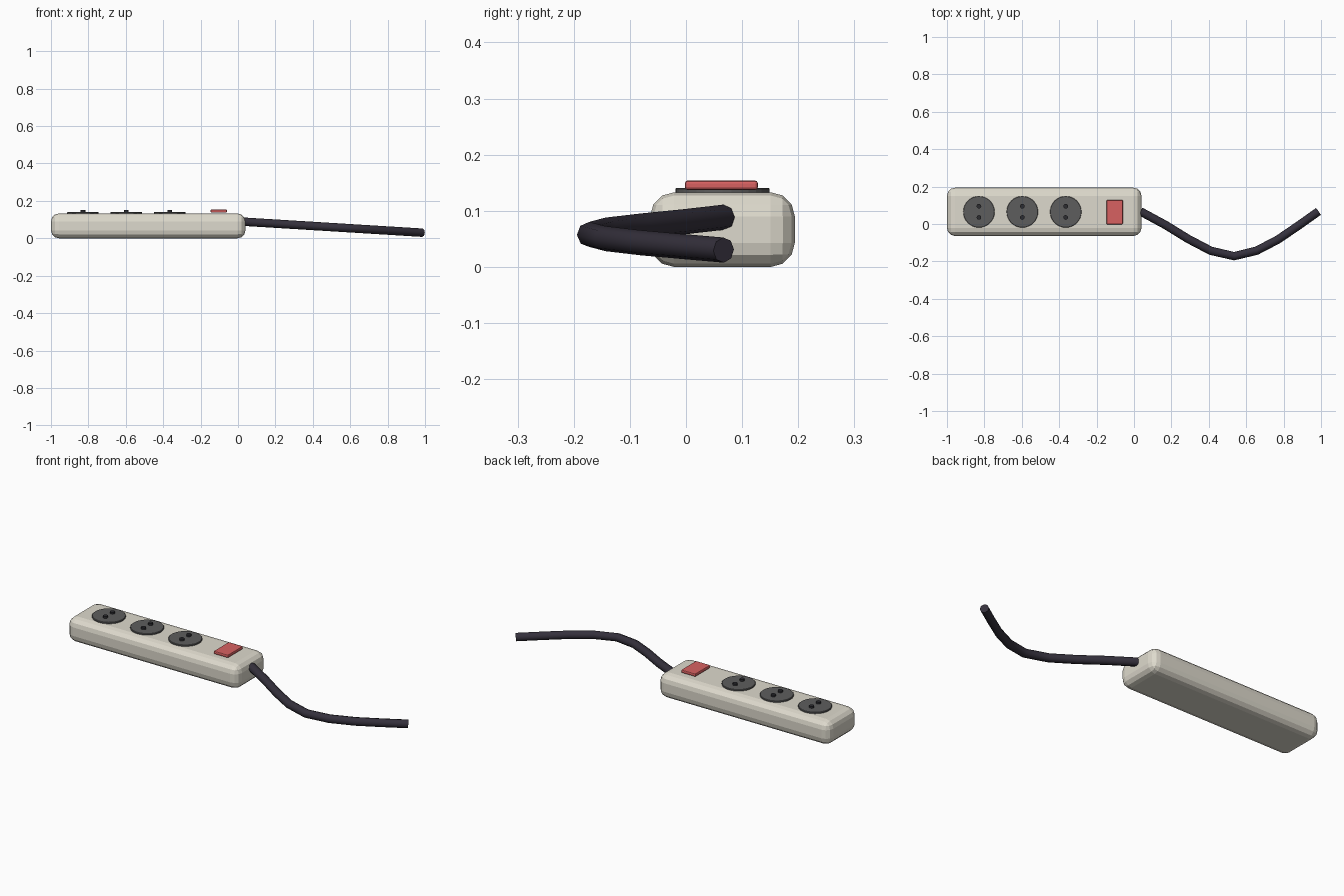
import bpy
import bmesh
from mathutils import Matrix

if "Cube" in bpy.data.objects:
    bpy.data.objects.remove(bpy.data.objects["Cube"])


def material(name, rgb):
    m = bpy.data.materials.new(name)
    m.diffuse_color = (*rgb, 1)
    m.use_nodes = True
    m.node_tree.nodes["Principled BSDF"].inputs["Base Color"].default_value = m.diffuse_color
    return m


CREAM = material("cream_plastic", (0.73, 0.70, 0.61))
GREY = material("dark_grey_plastic", (0.11, 0.11, 0.11))
BLACK = material("black_hole", (0.025, 0.025, 0.03))
RED = material("red_switch", (0.68, 0.12, 0.12))
RUBBER = material("cable_rubber", (0.035, 0.03, 0.045))


def finish(bm, name, loc, mat, bevel=0, segments=1):
    mesh = bpy.data.meshes.new(name)
    bm.to_mesh(mesh)
    bm.free()
    ob = bpy.data.objects.new(name, mesh)
    bpy.context.collection.objects.link(ob)
    ob.location = loc
    mesh.materials.append(mat)
    if bevel:
        mod = ob.modifiers.new("rounding", 'BEVEL')
        mod.width = bevel
        mod.segments = segments
        mod.limit_method = 'ANGLE'
    return ob


def box(name, loc, size, mat, bevel, segments):
    bm = bmesh.new()
    bmesh.ops.create_cube(bm, size=1, matrix=Matrix.Diagonal((*size, 1)))
    return finish(bm, name, loc, mat, bevel, segments)


def disc(name, loc, radius, height, mat, sides, bevel=0):
    bm = bmesh.new()
    bmesh.ops.create_cone(bm, cap_ends=True, segments=sides, radius1=radius,
                          radius2=radius, depth=height)
    return finish(bm, name, loc, mat, bevel)


MID_Y = 0.065

# Rounded housing
box("housing", (-0.48, MID_Y, 0.0665), (1.04, 0.258, 0.133), CREAM, 0.043, 3)

# Three sockets, each with a pair of pin holes
for i, x in enumerate((-0.829, -0.597, -0.365), 1):
    disc(f"socket_{i}", (x, MID_Y, 0.136), 0.084, 0.010, GREY, 32, 0.002)
    for side, dy in (("front", -0.03), ("back", 0.03)):
        disc(f"pin_hole_{i}_{side}", (x, MID_Y + dy, 0.145), 0.0125, 0.012, BLACK, 12)

# Rocker switch
box("switch", (-0.103, MID_Y - 0.002, 0.1455), (0.087, 0.13, 0.017), RED, 0.005, 2)

# Curved cable sloping down to the floor
path = [(0.035, 0.067), (0.168, -0.005), (0.29, -0.080), (0.41, -0.143),
        (0.535, -0.172), (0.655, -0.143), (0.77, -0.083), (0.88, -0.008),
        (0.986, 0.067)]
curve = bpy.data.curves.new("cable", 'CURVE')
curve.dimensions = '3D'
curve.bevel_depth = 0.0225
curve.bevel_resolution = 2
curve.use_fill_caps = True
spline = curve.splines.new('POLY')
spline.points.add(len(path) - 1)
for p, (x, y) in zip(spline.points, path):
    p.co = (x, y, 0.0885 - 0.0585 * (x - 0.035) / 0.951, 1)
spline.use_smooth = True
curve.materials.append(RUBBER)
cable = bpy.data.objects.new("cable", curve)
bpy.context.collection.objects.link(cable)
